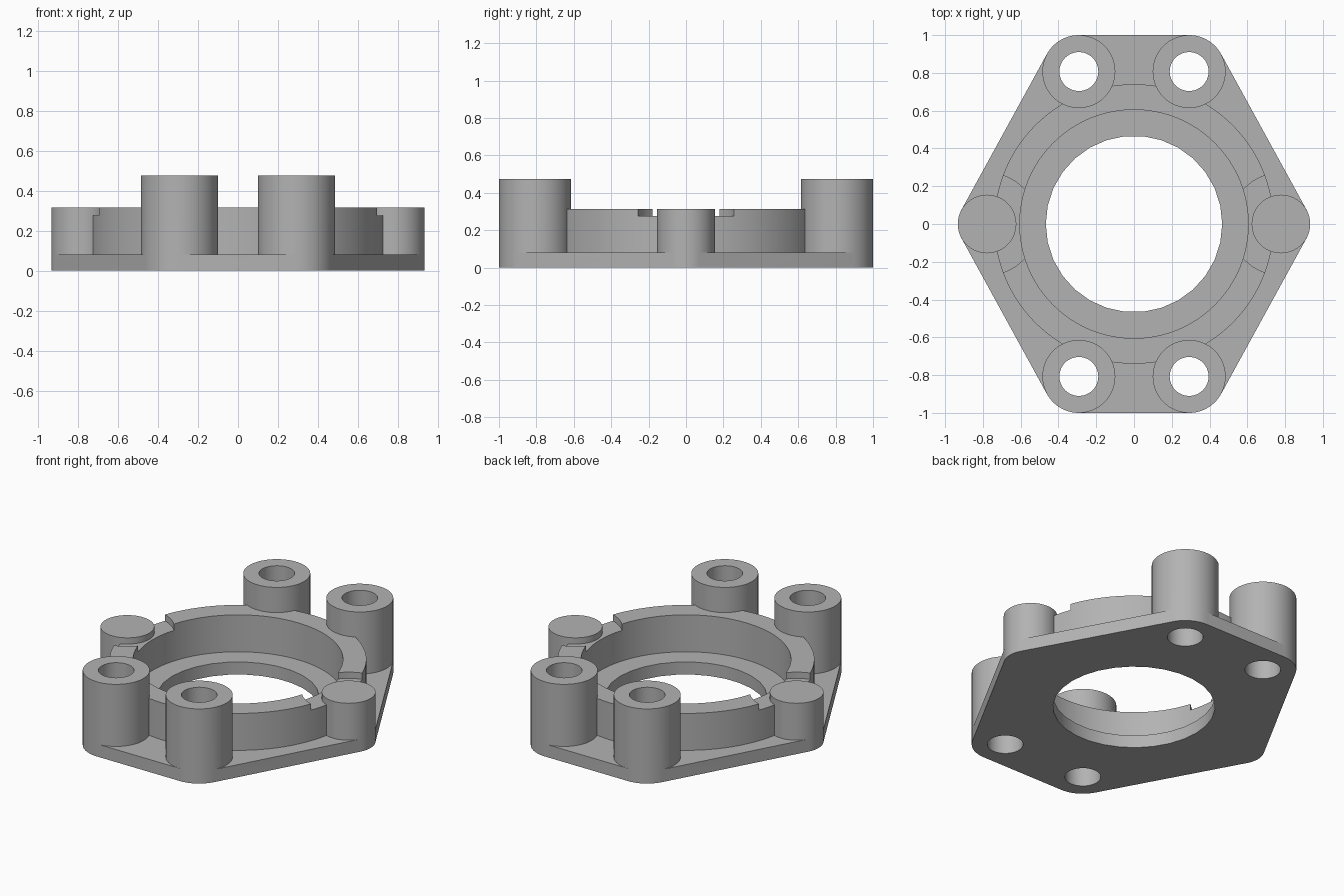
import bpy, bmesh, math

cube = bpy.data.objects.get("Cube")
if cube:
    bpy.data.objects.remove(cube, do_unlink=True)

# Main dimensions
PLATE_TOP, RING_TOP, BOSS_TOP, NOTCH_FLOOR = 0.08, 0.315, 0.475, 0.275
BOSS_R, POST_R, BOLT_R = 0.193, 0.155, 0.103
BORE_R, RING_IN, RING_OUT, NOTCH_R = 0.467, 0.605, 0.74, 0.27
BOSSES = [(sx * 0.292, sy * (1 - BOSS_R)) for sx in (-1, 1) for sy in (-1, 1)]
POSTS = [(sx * 0.778, 0) for sx in (-1, 1)]

grey = bpy.data.materials.new("machined_grey")
grey.use_nodes = True
colour = (0.45, 0.45, 0.45, 1)
grey.diffuse_color = colour
grey.node_tree.nodes["Principled BSDF"].inputs["Base Color"].default_value = colour


def add_object(name, bm):
    mesh = bpy.data.meshes.new(name)
    bmesh.ops.recalc_face_normals(bm, faces=bm.faces)
    bm.to_mesh(mesh)
    bm.free()
    obj = bpy.data.objects.new(name, mesh)
    bpy.context.collection.objects.link(obj)
    mesh.materials.append(grey)
    return obj


def circle(bm, centre, radius, z, sides):
    step = 2 * math.pi / sides
    return [bm.verts.new((centre[0] + radius * math.cos(i * step),
                          centre[1] + radius * math.sin(i * step), z))
            for i in range(sides)]


def cylinder(name, centre, radius, bottom, top, sides=64):
    bm = bmesh.new()
    low = circle(bm, centre, radius, bottom, sides)
    high = circle(bm, centre, radius, top, sides)
    bm.faces.new(low)
    bm.faces.new(high)
    for i in range(sides):
        j = (i + 1) % sides
        bm.faces.new((low[i], low[j], high[j], high[i]))
    return add_object(name, bm)


def combine(body, tool, operation):
    mod = body.modifiers.new(operation.lower(), "BOOLEAN")
    mod.object, mod.operation, mod.solver = tool, operation, "EXACT"
    tool.hide_render = True
    bpy.context.view_layer.update()
    result = bpy.data.meshes.new_from_object(
        body.evaluated_get(bpy.context.evaluated_depsgraph_get()))
    body.modifiers.clear()
    body.data = result
    bpy.data.objects.remove(tool, do_unlink=True)


# Base plate: rounded hexagon wrapped around the bosses and posts
bm = bmesh.new()
for centres, radius in ((BOSSES, BOSS_R), (POSTS, POST_R)):
    for c in centres:
        circle(bm, c, radius, 0, 64)
hull = bmesh.ops.convex_hull(bm, input=bm.verts)
inside = [v for v in set(hull["geom_interior"] + hull["geom_unused"])
          if isinstance(v, bmesh.types.BMVert)]
bmesh.ops.delete(bm, geom=inside, context="VERTS")
outline = sorted((v.co.copy() for v in bm.verts), key=lambda p: math.atan2(p.y, p.x))
bm.free()
bm = bmesh.new()
base = bm.faces.new([bm.verts.new(p) for p in outline])
raised = bmesh.ops.extrude_face_region(bm, geom=[base], use_keep_orig=True)["geom"]
for v in raised:
    if isinstance(v, bmesh.types.BMVert):
        v.co.z = PLATE_TOP
housing = add_object("flange_housing", bm)

# Bearing ring with a shallow round notch beside each post
ring = cylinder("bearing_ring", (0, 0), RING_OUT, 0.04, RING_TOP, 96)
combine(ring, cylinder("ring_recess", (0, 0), RING_IN, 0, 1, 96), "DIFFERENCE")
for c in POSTS:
    combine(ring, cylinder("post_notch", c, NOTCH_R, NOTCH_FLOOR, 1), "DIFFERENCE")
combine(housing, ring, "UNION")

# Solid side posts and tall bolt bosses
for c in POSTS:
    combine(housing, cylinder("side_post", c, POST_R, 0, RING_TOP), "UNION")
for c in BOSSES:
    combine(housing, cylinder("bolt_boss", c, BOSS_R, 0, BOSS_TOP), "UNION")

# Centre bore and bolt holes
combine(housing, cylinder("centre_bore", (0, 0), BORE_R, -1, 1, 30), "DIFFERENCE")
for c in BOSSES:
    combine(housing, cylinder("bolt_hole", c, BOLT_R, -1, 1, 48), "DIFFERENCE")

# Merge flat regions and smooth the round walls
bm = bmesh.new()
bm.from_mesh(housing.data)
bmesh.ops.remove_doubles(bm, verts=bm.verts, dist=1e-5)
bmesh.ops.dissolve_limit(bm, angle_limit=math.radians(0.5),
                         verts=bm.verts, edges=bm.edges)
bm.to_mesh(housing.data)
bm.free()
bpy.ops.object.select_all(action="DESELECT")
housing.select_set(True)
bpy.context.view_layer.objects.active = housing
bpy.ops.object.shade_smooth_by_angle(angle=math.radians(30))
